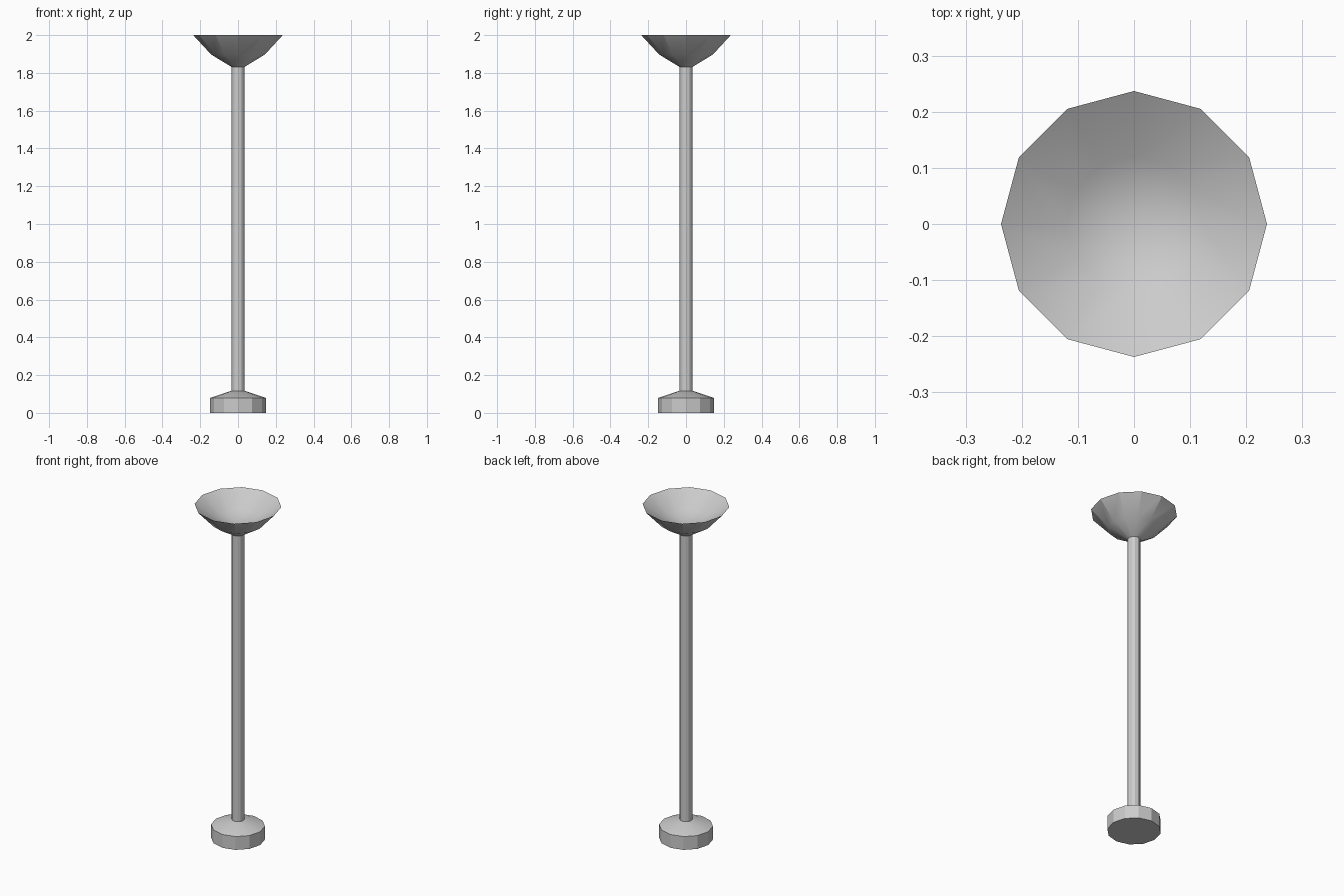
import bpy, bmesh
from math import cos, sin, radians, pi

if "Cube" in bpy.data.objects:
    bpy.data.objects.remove(bpy.data.objects["Cube"])

SIDES = 12


def lathe(name, profile):
    """Revolve (radius, z) points around z; radius 0 becomes a single pole vertex."""
    bm = bmesh.new()
    rings = []
    for r, z in profile:
        n = SIDES if r > 0 else 1
        rings.append([bm.verts.new((r * cos(2 * pi * i / SIDES), r * sin(2 * pi * i / SIDES), z))
                      for i in range(n)])
    for a, b in zip(rings, rings[1:]):
        for i in range(SIDES):
            j = (i + 1) % SIDES
            quad = [a[i % len(a)], a[j % len(a)], b[j % len(b)], b[i % len(b)]]
            bm.faces.new(list(dict.fromkeys(quad)))
    bmesh.ops.recalc_face_normals(bm, faces=bm.faces)
    mesh = bpy.data.meshes.new(name)
    bm.to_mesh(mesh)
    bm.free()
    obj = bpy.data.objects.new(name, mesh)
    bpy.context.collection.objects.link(obj)
    bpy.ops.object.select_all(action='DESELECT')
    obj.select_set(True)
    bpy.context.view_layer.objects.active = obj
    bpy.ops.object.shade_smooth_by_angle(angle=radians(20))
    return obj


# Weighted foot with a sloping top
lathe("base", [(0, 0), (0.147, 0), (0.147, 0.08), (0.035, 0.117), (0, 0.117)])

# Upright pole
lathe("pole", [(0, 0.10), (0.035, 0.10), (0.035, 1.845), (0, 1.845)])

# Flared bowl shade: outside up to the rim, then the shallow dished inside
lathe("bowl_shade", [(0, 1.832), (0.035, 1.832), (0.142, 1.897), (0.237, 2.0),
                     (0.12, 1.925), (0, 1.88)])
